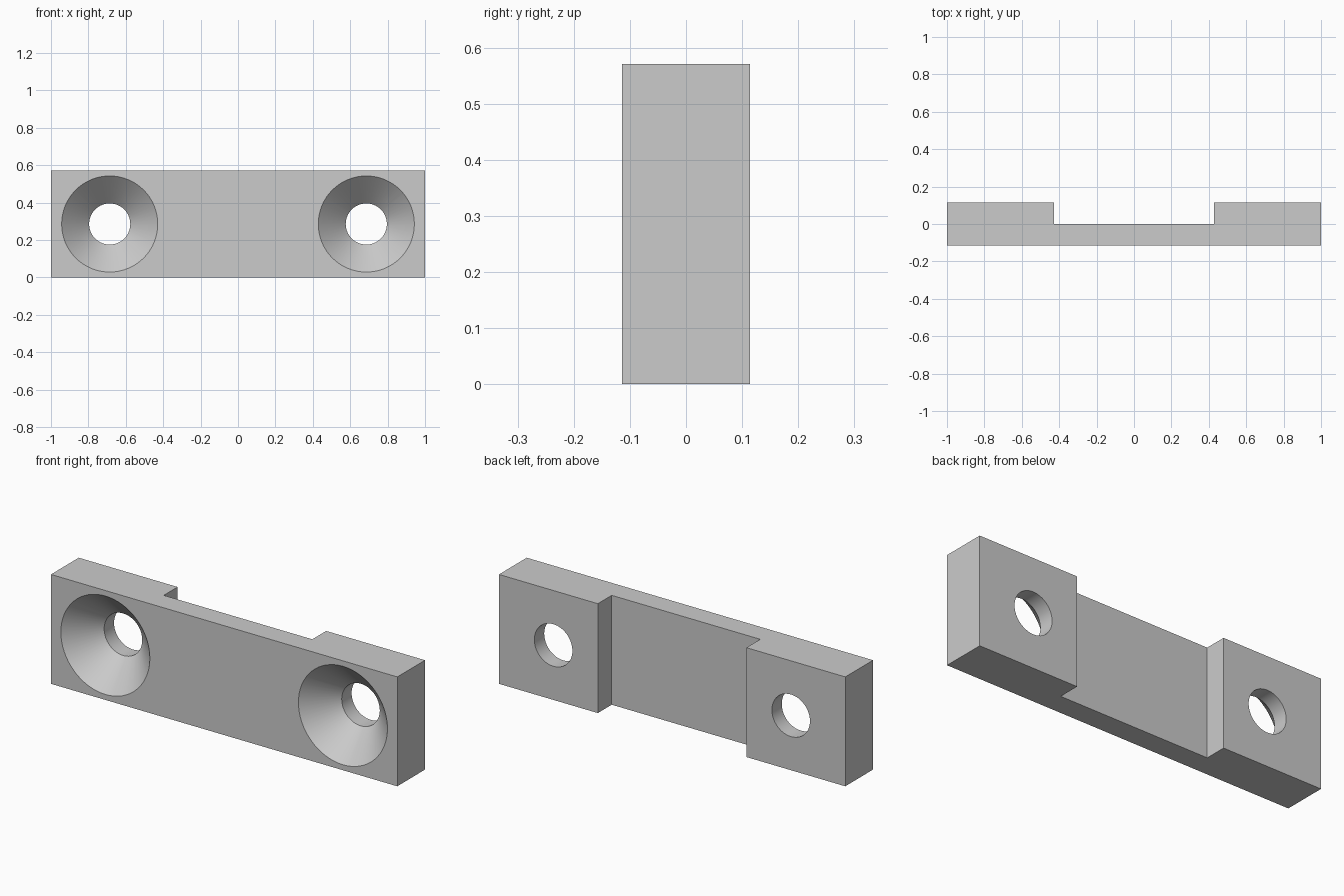
import bpy, bmesh, math

cube = bpy.data.objects.get("Cube")
if cube:
    bpy.data.objects.remove(cube, do_unlink=True)

HEIGHT, HALF_DEPTH = 0.571, 0.1143
FOOT_X, HOLE_X = 0.429, 0.686
BORE_R, SINK_R = 0.11, 0.257

grey = bpy.data.materials.new("plain_grey")
grey.use_nodes = True
grey.diffuse_color = (0.6, 0.6, 0.6, 1)
grey.node_tree.nodes["Principled BSDF"].inputs["Base Color"].default_value = (0.6, 0.6, 0.6, 1)


def make_object(name, bm):
    bmesh.ops.recalc_face_normals(bm, faces=bm.faces)
    mesh = bpy.data.meshes.new(name)
    bm.to_mesh(mesh)
    bm.free()
    mesh.materials.append(grey)
    obj = bpy.data.objects.new(name, mesh)
    bpy.context.collection.objects.link(obj)
    return obj


# Bracket: a shallow U outline extruded upward
d = HALF_DEPTH
half = [(1, -d), (1, d), (FOOT_X, d), (FOOT_X, 0)]
outline = half + [(-x, y) for x, y in reversed(half)]
bm = bmesh.new()
base = bm.faces.new([bm.verts.new((x, y, 0)) for x, y in outline])
top = bmesh.ops.extrude_face_region(bm, geom=[base])
bmesh.ops.translate(bm, vec=(0, 0, HEIGHT),
                    verts=[v for v in top["geom"] if isinstance(v, bmesh.types.BMVert)])
bracket = make_object("mounting_bracket", bm)


# Countersunk screw hole cutter: 45 degree cone running into a straight bore
def hole_cutter(name, x):
    over = 0.03
    profile = [(SINK_R + over, -d - over), (BORE_R, -d + SINK_R - BORE_R), (BORE_R, d + over)]
    sides = 64
    bm = bmesh.new()
    rings = []
    for r, y in profile:
        angles = [2 * math.pi * i / sides for i in range(sides)]
        rings.append([bm.verts.new((x + r * math.cos(a), y, HEIGHT / 2 + r * math.sin(a)))
                      for a in angles])
    for a, b in zip(rings, rings[1:]):
        for i in range(sides):
            j = (i + 1) % sides
            bm.faces.new((a[i], a[j], b[j], b[i]))
    bm.faces.new(rings[0])
    bm.faces.new(rings[-1])
    cutter = make_object(name, bm)
    cutter.hide_render = True
    return cutter


for side, x in (("left", HOLE_X), ("right", -HOLE_X)):
    cutter = hole_cutter(side + "_hole_cutter", x)
    cut = bracket.modifiers.new(side + "_screw_hole", 'BOOLEAN')
    cut.operation = 'DIFFERENCE'
    cut.solver = 'EXACT'
    cut.object = cutter
    bpy.context.view_layer.objects.active = bracket
    bpy.ops.object.modifier_apply(modifier=cut.name)
    bpy.data.objects.remove(cutter, do_unlink=True)

# Smooth hole walls, crisp edges
bpy.ops.object.select_all(action='DESELECT')
bracket.select_set(True)
bpy.context.view_layer.objects.active = bracket
bpy.ops.object.shade_smooth_by_angle(angle=math.radians(30))
